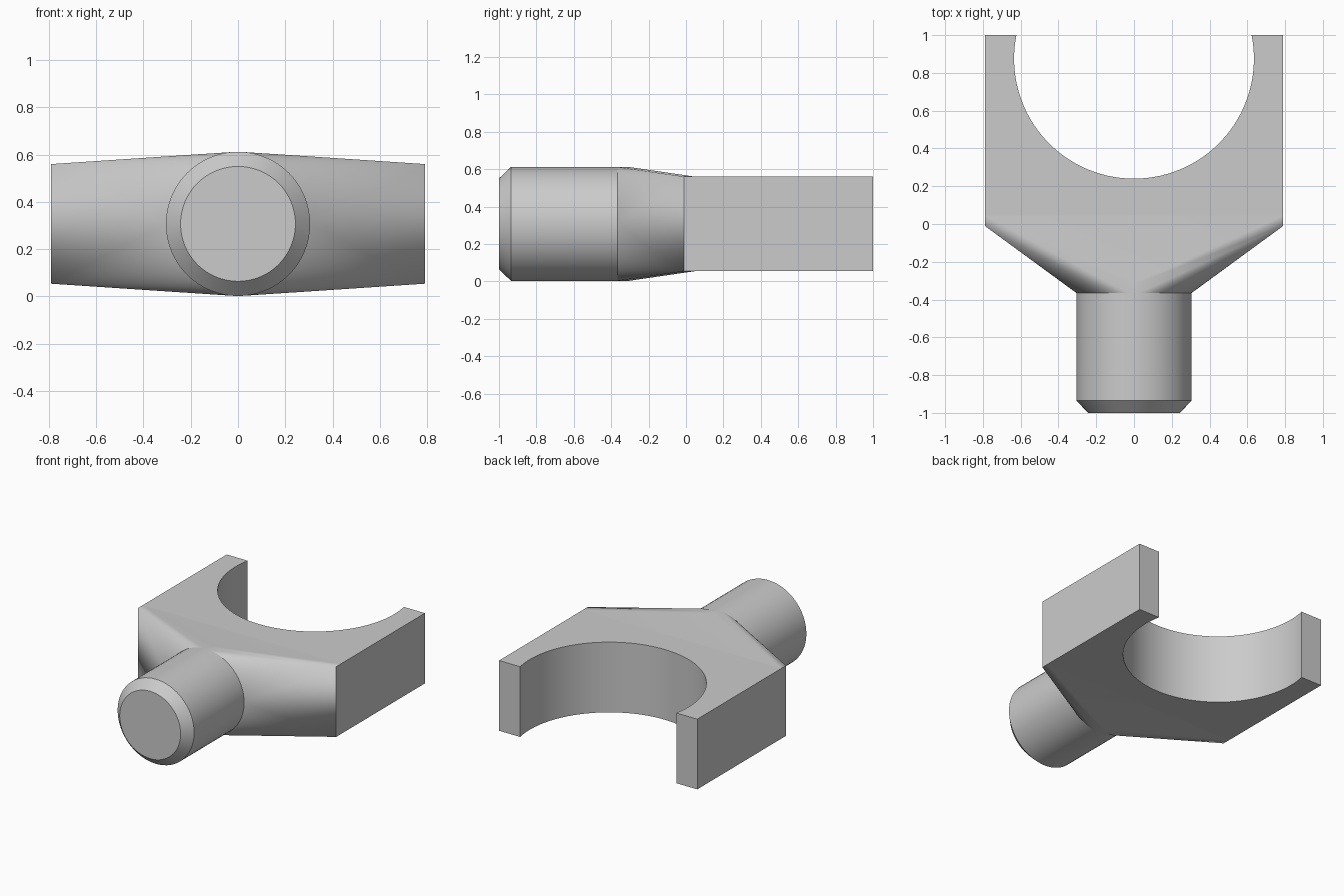
import bpy
import bmesh
from math import asin, cos, sin, pi, tau, radians
from mathutils import Vector

SIDES = 64                          # facets round the shaft
AXIS_Z = 0.307                      # height of the shaft axis
SHAFT_R, TIP_R = 0.305, 0.243
HALF_W, HALF_H = 0.79, 0.253        # half size of the fork block
BORE_R, BORE_Y = 0.635, 0.875
SHAFT_END, NECK_TOP = -0.365, -0.31
NECK_SIDE, FORK_START = -0.01, 0.045

default = bpy.data.objects.get("Cube")
if default:
    bpy.data.objects.remove(default, do_unlink=True)

grey = bpy.data.materials.new("plain grey")
grey.use_nodes = True
grey.diffuse_color = (0.6, 0.6, 0.6, 1)
grey.node_tree.nodes["Principled BSDF"].inputs["Base Color"].default_value = grey.diffuse_color


def finish(bm, name):
    """Turn a bmesh into a smooth-shaded object with sharp corners kept."""
    mesh = bpy.data.meshes.new(name)
    bm.to_mesh(mesh)
    bm.free()
    mesh.materials.append(grey)
    obj = bpy.data.objects.new(name, mesh)
    bpy.context.collection.objects.link(obj)
    bpy.ops.object.select_all(action="DESELECT")
    obj.select_set(True)
    bpy.context.view_layer.objects.active = obj
    bpy.ops.object.shade_smooth_by_angle(angle=radians(30))


def drop_caps(bm, front, back):
    """Open the ends that are buried against a neighbouring part."""
    bm.normal_update()
    caps = [f for f in bm.faces
            if (front is not None and all(abs(v.co.y - front) < 1e-4 for v in f.verts))
            or (back is not None and all(abs(v.co.y - back) < 1e-4 for v in f.verts))]
    bmesh.ops.delete(bm, geom=caps, context="FACES")


# Shaft with chamfered tip: a profile spun round the y axis
bm = bmesh.new()
profile = [(0, -1), (TIP_R, -1), (SHAFT_R, -0.935), (SHAFT_R, SHAFT_END)]
verts = [bm.verts.new((r, y, AXIS_Z)) for r, y in profile]
edges = [bm.edges.new(pair) for pair in zip(verts, verts[1:])]
bmesh.ops.spin(bm, geom=verts + edges, cent=(0, 0, AXIS_Z), axis=(0, 1, 0),
               angle=tau, steps=SIDES)
bmesh.ops.remove_doubles(bm, verts=bm.verts, dist=1e-4)
bmesh.ops.recalc_face_normals(bm, faces=bm.faces)
if min(bm.faces, key=lambda f: f.calc_center_median().y).normal.y > 0:
    bmesh.ops.reverse_faces(bm, faces=bm.faces)
finish(bm, "shaft")

# Neck: hull from a short round disc to a thin rectangular slab
bm = bmesh.new()
for y in (SHAFT_END, NECK_TOP):
    for i in range(SIDES):
        a = tau * i / SIDES
        bm.verts.new((SHAFT_R * cos(a), y, AXIS_Z + SHAFT_R * sin(a)))
for y in (NECK_SIDE, FORK_START):
    for sx in (-1, 1):
        for sz in (-1, 1):
            bm.verts.new((sx * HALF_W, y, AXIS_Z + sz * HALF_H))
bmesh.ops.convex_hull(bm, input=bm.verts)
bmesh.ops.delete(bm, geom=[v for v in bm.verts if not v.link_faces], context="VERTS")
bmesh.ops.recalc_face_normals(bm, faces=bm.faces)
drop_caps(bm, SHAFT_END, FORK_START)
finish(bm, "tapered_neck")

# Fork: a block outline with a round bite, extruded upwards
bm = bmesh.new()
start = asin((1 - BORE_Y) / BORE_R)
sweep = pi + 2 * start
outline = [(-HALF_W, 1), (-HALF_W, FORK_START), (HALF_W, FORK_START), (HALF_W, 1)]
for i in range(SIDES + 1):
    a = start - sweep * i / SIDES
    outline.append((BORE_R * cos(a), BORE_Y + BORE_R * sin(a)))
base = bm.faces.new([bm.verts.new((x, y, AXIS_Z - HALF_H)) for x, y in outline])
top = bmesh.ops.extrude_face_region(bm, geom=[base], use_keep_orig=True)
raised = [g for g in top["geom"] if isinstance(g, bmesh.types.BMVert)]
bmesh.ops.translate(bm, verts=raised, vec=Vector((0, 0, 2 * HALF_H)))
bmesh.ops.recalc_face_normals(bm, faces=bm.faces)
drop_caps(bm, FORK_START, None)
finish(bm, "fork_cradle")
